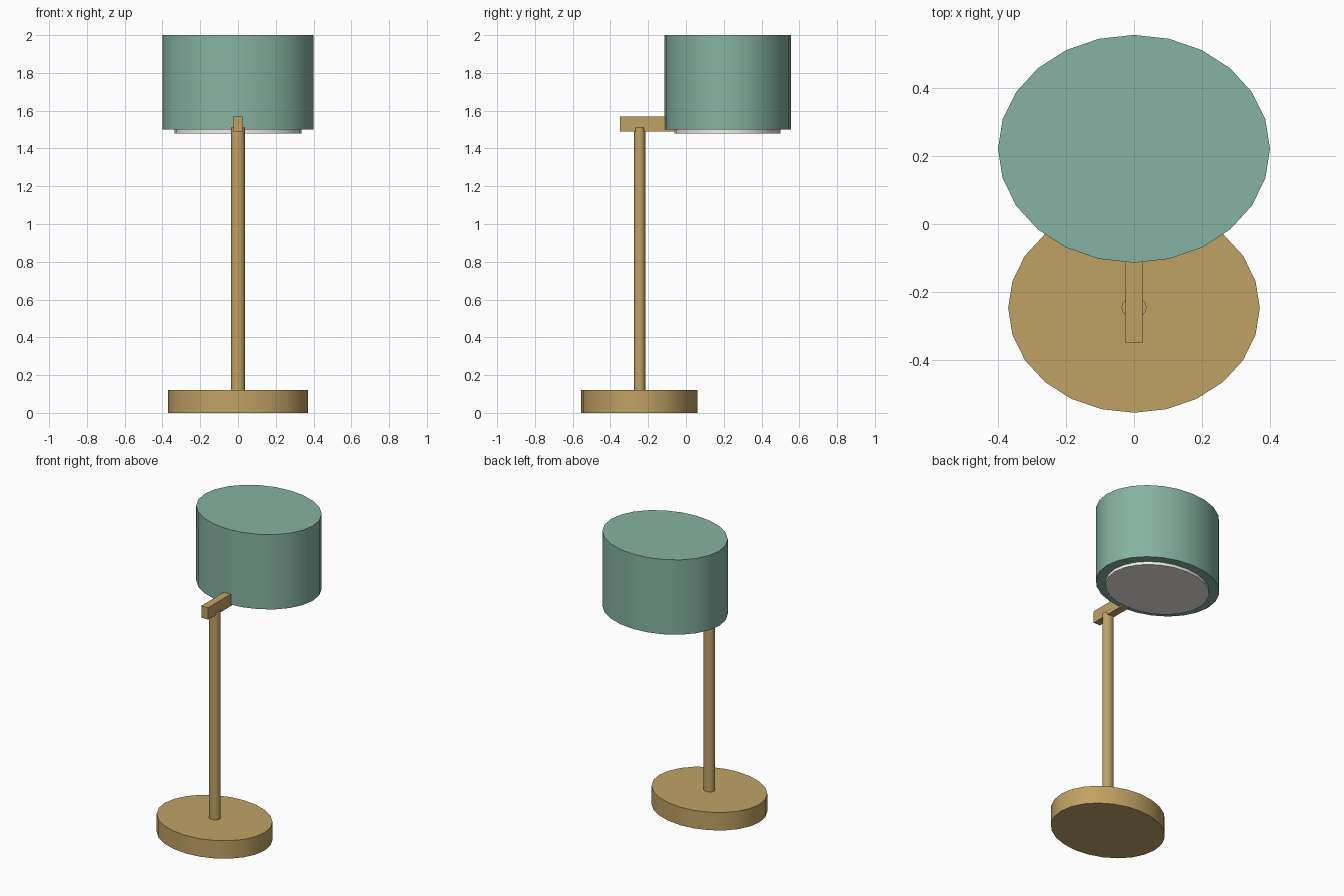
import bpy, math

if "Cube" in bpy.data.objects:
    bpy.data.objects.remove(bpy.data.objects["Cube"])


def material(name, rgb):
    m = bpy.data.materials.new(name)
    m.diffuse_color = (*rgb, 1)
    m.use_nodes = True
    m.node_tree.nodes["Principled BSDF"].inputs["Base Color"].default_value = m.diffuse_color
    return m


brass = material("brass", (0.53, 0.36, 0.13))
green = material("green_fabric", (0.24, 0.45, 0.36))
white = material("warm_white", (0.88, 0.84, 0.80))


def disc(name, y, rx, ry, z0, z1, sides, mat):
    """Upright elliptical cylinder with a vertex on each axis."""
    bpy.ops.mesh.primitive_cylinder_add(vertices=sides, radius=1, depth=1,
                                        location=(0, y, (z0 + z1) / 2))
    ob = bpy.context.object
    ob.name = name
    ob.scale = (rx, ry, z1 - z0)
    bpy.ops.object.transform_apply(location=False, rotation=False, scale=True)
    bpy.ops.object.shade_smooth_by_angle(angle=math.radians(30))
    ob.data.materials.append(mat)
    return ob


# Foot and upright
disc("base", -0.247, 0.37, 0.308, 0, 0.12, 24, brass)
disc("pole", -0.245, 0.037, 0.031, 0.11, 1.51, 16, brass)

# Horizontal arm reaching into the shade
y0, y1, z0, z1 = -0.35, 0.20, 1.49, 1.57
bpy.ops.mesh.primitive_cube_add(size=1, location=(0, (y0 + y1) / 2, (z0 + z1) / 2))
arm = bpy.context.object
arm.name = "arm"
arm.scale = (0.05, y1 - y0, z1 - z0)
bpy.ops.object.transform_apply(location=False, rotation=False, scale=True)
arm.data.materials.append(brass)

# Drum shade with the diffuser plate just below its underside
disc("shade", 0.221, 0.40, 0.335, 1.50, 2.0, 24, green)
disc("diffuser", 0.219, 0.336, 0.281, 1.48, 1.52, 24, white)
